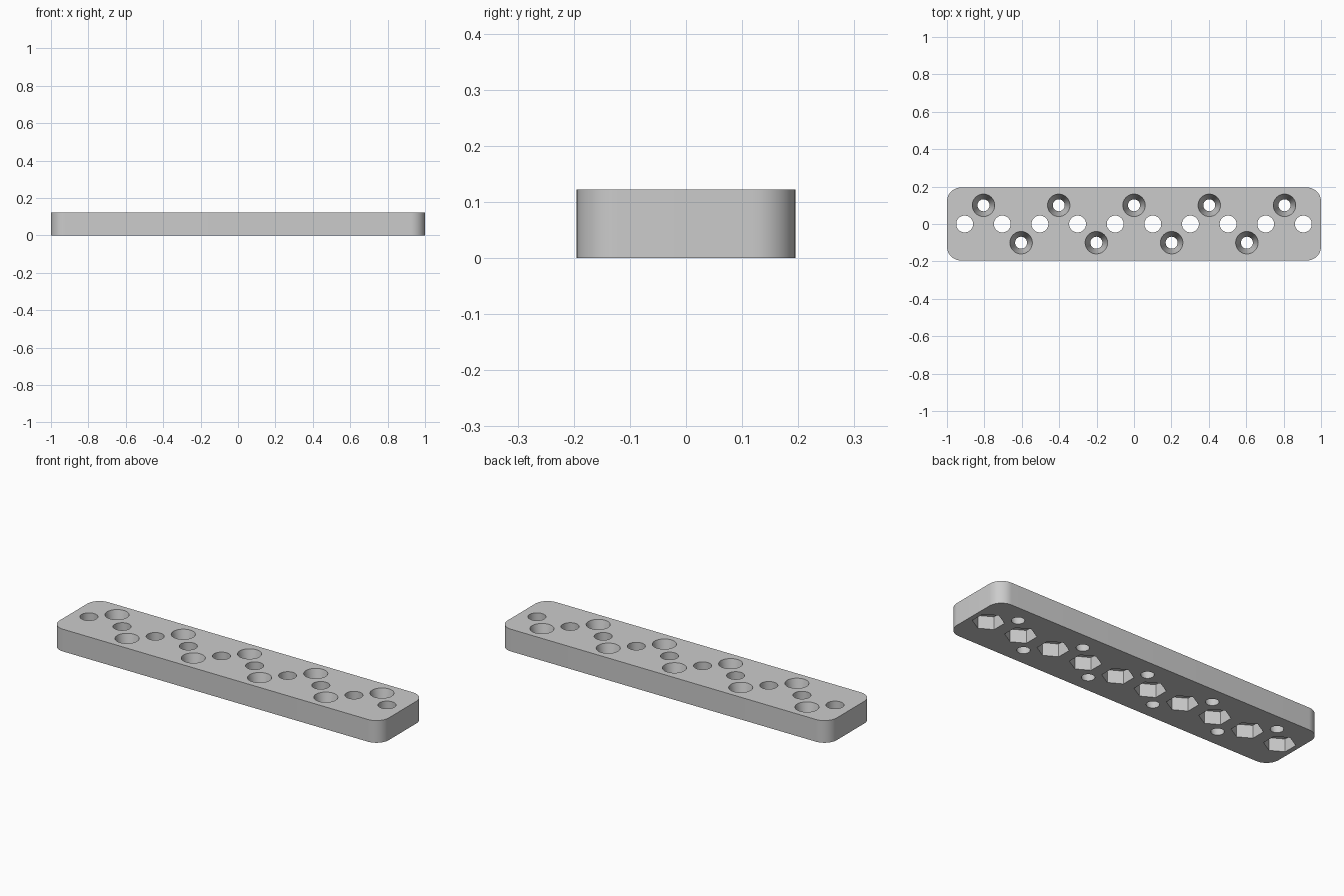
import bpy, bmesh, math

cube = bpy.data.objects.get("Cube")
if cube:
    bpy.data.objects.remove(cube, do_unlink=True)

HALF_X, HALF_Y, HEIGHT, CORNER = 1.0, 0.195, 0.122, 0.075
PITCH = 0.2012
EPS = 0.01

grey = bpy.data.materials.new("light grey")
grey.use_nodes = True
grey.diffuse_color = (0.6, 0.6, 0.6, 1)
grey.node_tree.nodes["Principled BSDF"].inputs["Base Color"].default_value = (0.6, 0.6, 0.6, 1)


def add_solid(bm, lower, upper, z0, z1):
    """Close a solid between two matching outlines."""
    a = [bm.verts.new((x, y, z0)) for x, y in lower]
    b = [bm.verts.new((x, y, z1)) for x, y in upper]
    n = len(a)
    bm.faces.new(a[::-1])
    bm.faces.new(b)
    for i in range(n):
        j = (i + 1) % n
        bm.faces.new((a[i], a[j], b[j], b[i]))


def ring(x, y, r, sides, turn=0.0):
    angles = [turn + math.tau * i / sides for i in range(sides)]
    return [(x + r * math.cos(t), y + r * math.sin(t)) for t in angles]


def make_object(name, bm):
    bmesh.ops.recalc_face_normals(bm, faces=bm.faces)
    mesh = bpy.data.meshes.new(name)
    bm.to_mesh(mesh)
    bm.free()
    mesh.materials.append(grey)
    obj = bpy.data.objects.new(name, mesh)
    bpy.context.collection.objects.link(obj)
    return obj


# Plate with rounded vertical corners
outline = []
for k, (sx, sy) in enumerate([(1, 1), (-1, 1), (-1, -1), (1, -1)]):
    cx, cy = sx * (HALF_X - CORNER), sy * (HALF_Y - CORNER)
    for i in range(13):
        t = math.pi / 2 * (k + i / 12)
        outline.append((cx + CORNER * math.cos(t), cy + CORNER * math.sin(t)))
bm = bmesh.new()
add_solid(bm, outline, outline, 0, HEIGHT)
plate = make_object("plate", bm)

# Cutters: bolt holes and nut pockets on the centre line
holes, pockets, tapers = bmesh.new(), bmesh.new(), bmesh.new()
for i in range(10):
    x = (i - 4.5) * PITCH
    circle = ring(x, 0, 0.045, 48)
    add_solid(holes, circle, circle, -EPS, HEIGHT + EPS)
    hexagon = ring(x, 0, 0.078, 6, math.pi / 2)
    add_solid(pockets, hexagon, hexagon, -EPS, 0.07)

# Cutters: tapered screw holes zigzagging on both sides
slope = (0.06 - 0.032) / HEIGHT
for i in range(9):
    x, y = (i - 4) * PITCH, 0.1 if i % 2 == 0 else -0.1
    add_solid(tapers, ring(x, y, 0.032 - slope * EPS, 48),
              ring(x, y, 0.06 + slope * EPS, 48), -EPS, HEIGHT + EPS)

cutters = [make_object("bolt_hole_cutter", holes),
           make_object("nut_pocket_cutter", pockets),
           make_object("screw_hole_cutter", tapers)]
for cutter in cutters:
    cutter.hide_render = True
    mod = plate.modifiers.new(cutter.name, 'BOOLEAN')
    mod.operation = 'DIFFERENCE'
    mod.solver = 'EXACT'
    mod.object = cutter

# Bake the cuts and drop the cutters
bpy.context.view_layer.update()
graph = bpy.context.evaluated_depsgraph_get()
baked = bpy.data.meshes.new_from_object(plate.evaluated_get(graph))
plate.modifiers.clear()
plate.data = baked
for cutter in cutters:
    bpy.data.objects.remove(cutter, do_unlink=True)

baked.materials.clear()
baked.materials.append(grey)
for face in baked.polygons:
    face.material_index = 0

bpy.ops.object.select_all(action='DESELECT')
plate.select_set(True)
bpy.context.view_layer.objects.active = plate
bpy.ops.object.shade_smooth_by_angle(angle=math.radians(30))
